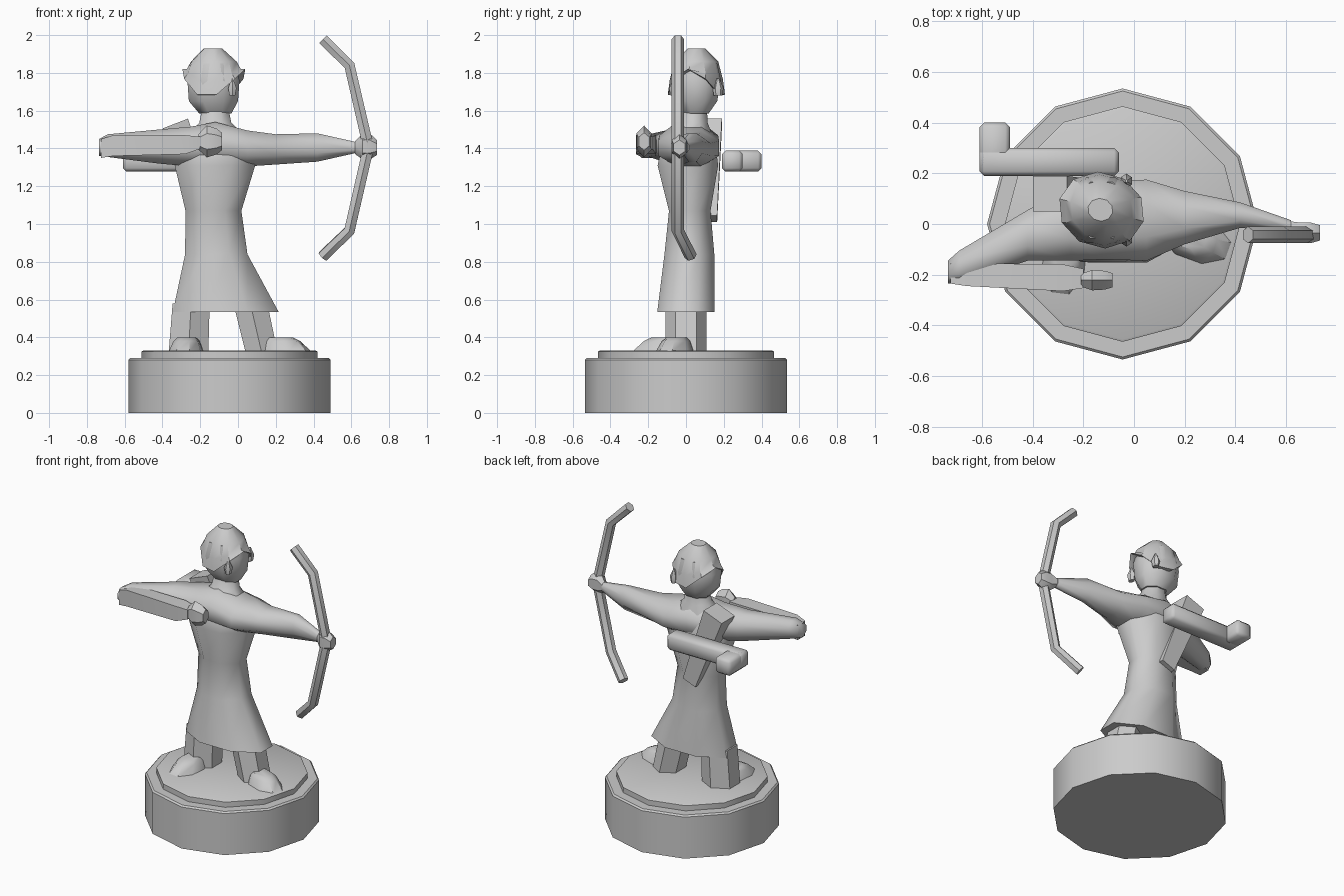
import bpy, bmesh, math
from mathutils import Matrix, Vector

if "Cube" in bpy.data.objects:
    bpy.data.objects.remove(bpy.data.objects["Cube"])


def finish(name, bm, matrix=None, angle=40):
    if matrix:
        bm.transform(matrix)
    bmesh.ops.recalc_face_normals(bm, faces=bm.faces)
    me = bpy.data.meshes.new(name)
    bm.to_mesh(me)
    bm.free()
    ob = bpy.data.objects.new(name, me)
    bpy.context.collection.objects.link(ob)
    bpy.ops.object.select_all(action='DESELECT')
    ob.select_set(True)
    bpy.context.view_layer.objects.active = ob
    bpy.ops.object.shade_smooth_by_angle(angle=math.radians(angle))
    return ob


def loft(name, stations, n=8, axis='Z', flat=True, matrix=None, angle=40, lift=None):
    """Rings (x, y, z, half_a, half_b), skinned and capped; flat puts sides on the extents."""
    bm = bmesh.new()
    off = math.pi / n if flat else 0
    k = 1 / math.cos(off) if flat else 1
    rings = []
    for i, (x, y, z, a, b) in enumerate(stations):
        ring = []
        for j in range(n):
            t = off + 2 * math.pi * j / n
            u, v = a * k * math.cos(t), b * k * math.sin(t)
            p = Vector((x + u, y + v, z)) if axis == 'Z' else Vector((x, y + u, z + v))
            if lift:
                p.z += lift(i, t)
            ring.append(bm.verts.new(p))
        rings.append(ring)
    for r, s in zip(rings, rings[1:]):
        for j in range(n):
            bm.faces.new((r[j], r[(j + 1) % n], s[(j + 1) % n], s[j]))
    bm.faces.new(rings[0])
    bm.faces.new(rings[-1])
    return finish(name, bm, matrix, angle)


def place(x, y, z, rot=0, axis='Z'):
    return Matrix.Translation((x, y, z)) @ Matrix.Rotation(rot, 4, axis)


# Twelve-sided stand with a raised disc
C = -0.045
loft("stand", [(C, 0, 0, .535, .535), (C, 0, .28, .535, .535), (C, 0, .29, .525, .525)],
     12, flat=False)
loft("stand_disc", [(C, 0, .27, .465, .465), (C, 0, .325, .465, .465), (C, 0, .33, .455, .455)],
     12, flat=False)

# Legs and feet
loft("leg_a", [(-.262, 0, .32, .105, .095), (-.248, 0, .58, .098, .095)], 6)
loft("leg_b", [(.125, 0, .32, .085, .095), (.065, 0, .58, .09, .095)], 6)
for name, x, y, ang in (("foot_a", -.275, -.14, -97), ("foot_b", .245, -.06, -20)):
    loft(name, [(0, 0, .325, .14, .085), (-.02, 0, .38, .10, .065), (-.03, 0, .40, .07, .045)],
         8, matrix=place(x, y, 0, math.radians(ang)))

# Tunic with flared skirt, chest and neck
loft("tunic", [(-.065, 0, .535, .28, .152), (-.115, .018, .84, .165, .132),
               (-.13, .02, 1.07, .148, .11), (-.122, .01, 1.31, .213, .16),
               (-.12, .015, 1.43, .20, .14), (-.12, .04, 1.535, .085, .075),
               (-.12, .05, 1.62, .068, .06)], 8, angle=60)

# Shoulders running from the drawn elbow to the bow wrist
loft("arms_and_shoulders", [
    (-.735, -.19, 1.405, .045, .045), (-.69, -.17, 1.415, .065, .06),
    (-.42, -.045, 1.41, .10, .09), (-.25, .0, 1.41, .145, .105),
    (-.12, .015, 1.42, .155, .12), (.05, .015, 1.40, .16, .095),
    (.2, .025, 1.395, .105, .08), (.42, .035, 1.405, .05, .075),
    (.62, -.01, 1.405, .025, .03)], 8, 'X', angle=60)

# Drawn forearm with an open cuff, and hand
loft("drawn_forearm", [(-.725, -.195, 1.40, .04, .05), (-.66, -.2, 1.415, .045, .055),
                       (-.28, -.212, 1.42, .053, .05), (-.2, -.215, 1.43, .038, .032)],
     4, 'X', angle=30)
loft("drawing_hand", [(-.21, -.222, 1.435, .025, .035), (-.165, -.222, 1.437, .04, .073),
                      (-.115, -.222, 1.437, .037, .06), (-.085, -.222, 1.437, .028, .04)],
     6, 'X', angle=30)

# Bow hand
loft("bow_hand", [(.62, -.015, 1.405, .025, .03), (.66, -.035, 1.41, .04, .06),
                  (.70, -.035, 1.41, .04, .058), (.735, -.035, 1.405, .03, .035)], 6, 'X')

# Bow bent through five straight lengths
cu = bpy.data.curves.new("bow", 'CURVE')
cu.dimensions = '3D'
cu.bevel_depth = .033
cu.bevel_resolution = 1
cu.use_fill_caps = True
path = [(.45, -.043, 1.978), (.59, -.043, 1.84), (.685, -.043, 1.43), (.685, -.043, 1.38),
        (.59, -.043, .965), (.45, .025, .83)]
sp = cu.splines.new('POLY')
sp.points.add(len(path) - 1)
for p, co in zip(sp.points, path):
    p.co = (*co, 1)
bow = bpy.data.objects.new("bow", cu)
bpy.context.collection.objects.link(bow)
bpy.ops.object.select_all(action='DESELECT')
bow.select_set(True)
bpy.context.view_layer.objects.active = bow
bpy.ops.object.convert(target='MESH')
bpy.ops.object.shade_smooth_by_angle(angle=math.radians(40))

# Head, ears
H = (-.128, .055)
loft("head", [(-.12, .055, 1.585, .085, .065), (-.13, .055, 1.65, .13, .11),
              (-.13, .055, 1.76, .138, .13), (*H, 1.85, .11, .11)], 8, angle=50)
for name, s in (("ear_front", -1), ("ear_back", 1)):
    loft(name, [(0, 0, -.04, .015, .02), (0, 0, 0, .022, .025), (0, 0, .05, .004, .006)], 6,
         matrix=place(-.03, .055 + s * .115, 1.72))

# Cap: brim peaks towards both x ends and dips at the sides
loft("cap", [(0, 0, 1.67, .12, .12), (0, 0, 1.67, .172, .15), (0, 0, 1.76, .148, .14),
             (0, 0, 1.86, .125, .115), (-.005, 0, 1.93, .05, .045)],
     10, flat=False, angle=35, matrix=place(*H, 0, math.radians(-15)),
     lift=lambda i, t: (.14, .15, .06, 0, 0)[i] * math.cos(t) ** 2)

# Quiver slung diagonally on the back
loft("quiver", [(0, .005, -.27, .05, .03), (0, -.01, .27, .072, .07)], 4, flat=True,
     matrix=place(-.235, .13, 1.28, -.367, 'Y') , angle=30)

# L-shaped peg behind the back
for name, x0, x1, y0, y1 in (("peg_bar", -.61, -.06, .19, .30), ("peg_end", -.61, -.49, .19, .40)):
    bm = bmesh.new()
    bmesh.ops.create_cube(bm, size=1)
    bm.transform(Matrix.Translation(((x0 + x1) / 2, (y0 + y1) / 2, 1.333))
                 @ Matrix.Diagonal((x1 - x0, y1 - y0, .11, 1)))
    bmesh.ops.bevel(bm, geom=bm.edges[:], offset=.018, segments=1, affect='EDGES')
    finish(name, bm, angle=50)
